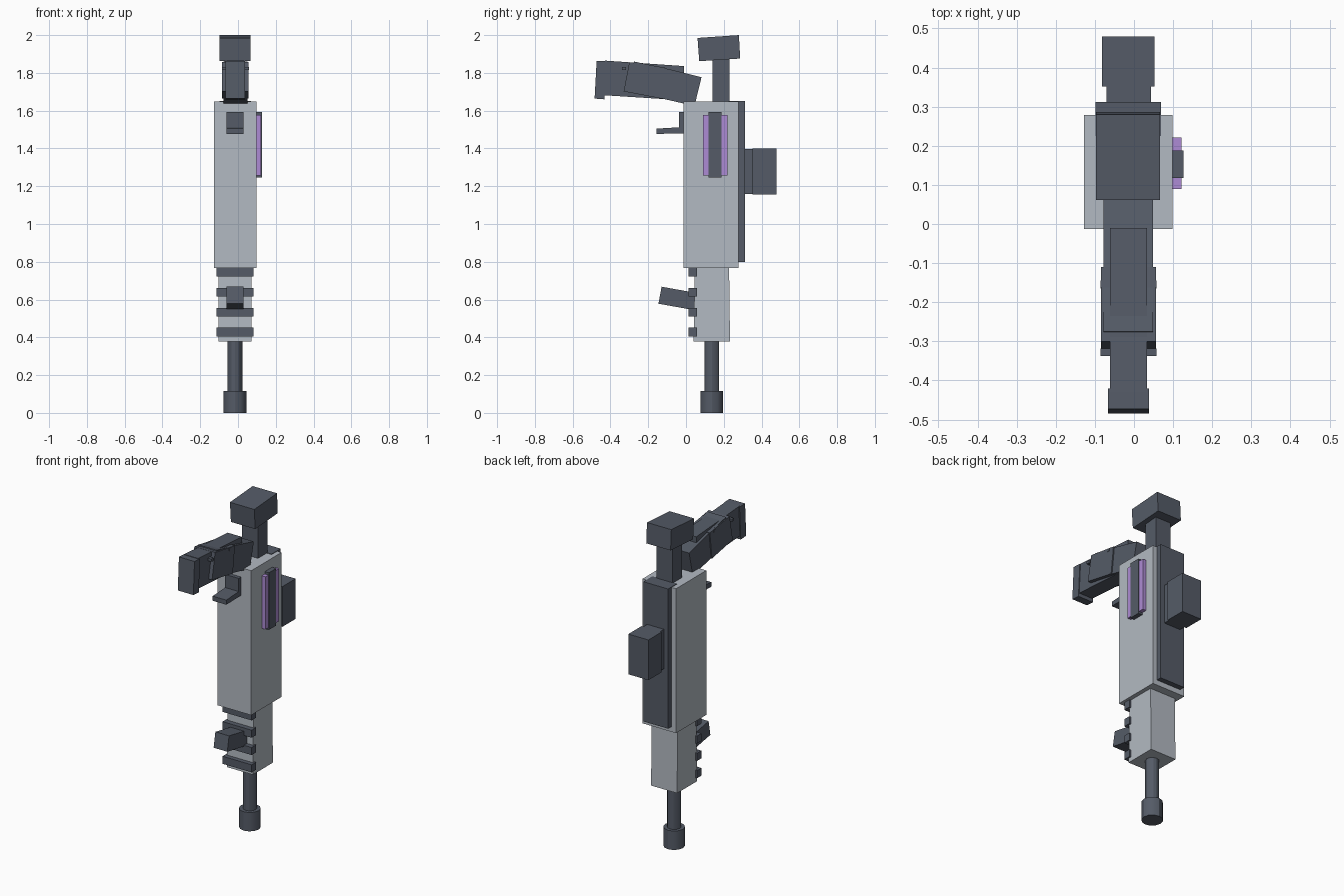
import bpy
import bmesh


def material(name, rgb):
    m = bpy.data.materials.new(name)
    m.diffuse_color = (*rgb, 1)
    return m


LIGHT = material("light_grey", (0.45, 0.49, 0.54))
DARK = material("dark_slate", (0.09, 0.105, 0.135))
PURPLE = material("purple", (0.42, 0.26, 0.66))


def profile(name, pts, x0, x1, mat=DARK):
    """Extrude a side profile of (y, z) points from x0 to x1."""
    bm = bmesh.new()
    face = bm.faces.new([bm.verts.new((x0, y, z)) for y, z in pts])
    ext = bmesh.ops.extrude_face_region(bm, geom=[face])["geom"]
    for v in ext:
        if isinstance(v, bmesh.types.BMVert):
            v.co.x = x1
    bmesh.ops.recalc_face_normals(bm, faces=bm.faces)
    mesh = bpy.data.meshes.new(name)
    bm.to_mesh(mesh)
    bm.free()
    mesh.materials.append(mat)
    obj = bpy.data.objects.new(name, mesh)
    bpy.context.collection.objects.link(obj)
    return obj


def box(name, x0, x1, y0, y1, z0, z1, mat=DARK):
    return profile(name, [(y0, z0), (y1, z0), (y1, z1), (y0, z1)], x0, x1, mat)


def tube(name, r, z0, z1):
    bpy.ops.mesh.primitive_cylinder_add(vertices=12, radius=r, depth=z1 - z0,
                                        location=(-0.016, 0.137, (z0 + z1) / 2))
    obj = bpy.context.object
    obj.name = name
    obj.data.materials.append(DARK)
    bpy.ops.object.shade_smooth_by_angle()


# Barrel and muzzle, pointing down
tube("muzzle", 0.06, 0, 0.115)
tube("barrel", 0.039, 0.1, 0.4)

# Tapered handguard with cross ribs and a slanted front grip
profile("handguard", [(0.04, 0.378), (0.233, 0.378), (0.228, 0.78), (0.047, 0.78)],
        -0.103, 0.072, LIGHT)
for i in range(4):
    z = 0.428 + i * 0.1055
    box(f"handguard_rib_{i + 1}", -0.114, 0.082, 0.014, 0.058, z - 0.023, z + 0.023)
profile("front_grip", [(-0.146, 0.578), (0.045, 0.544), (0.06, 0.634), (-0.129, 0.668)],
        -0.062, 0.03)

# Receiver with top plate and raised sight block
box("receiver", -0.128, 0.098, -0.013, 0.279, 0.768, 1.648, LIGHT)
box("receiver_plate", -0.098, 0.069, 0.225, 0.312, 0.8, 1.651)
box("sight_mount", -0.07, 0.043, 0.3, 0.356, 1.158, 1.398)
box("sight_block", -0.082, 0.053, 0.352, 0.479, 1.155, 1.4)

# Purple side window with a dark bar
box("side_window", 0.09, 0.122, 0.089, 0.221, 1.258, 1.578, PURPLE)
box("side_bar", 0.09, 0.126, 0.118, 0.188, 1.245, 1.593)

# L-shaped trigger guard
profile("trigger_guard", [(-0.155, 1.477), (-0.005, 1.48), (-0.005, 1.592), (-0.036, 1.592),
                          (-0.036, 1.512), (-0.155, 1.505)], -0.062, 0.03)

# Stock neck and butt
box("stock_neck", -0.071, 0.036, 0.141, 0.231, 1.63, 1.89)
profile("stock_butt", [(0.07, 1.862), (0.287, 1.876), (0.28, 2.0), (0.061, 1.985)],
        -0.097, 0.067)

# Angled rear grip: core, wide sleeve, link to the receiver and end cap
profile("grip_core", [(-0.44, 1.682), (-0.015, 1.655), (-0.01, 1.836), (-0.43, 1.865)],
        -0.062, 0.033)
profile("grip_sleeve", [(-0.33, 1.702), (-0.13, 1.664), (-0.11, 1.828), (-0.3, 1.857)],
        -0.084, 0.056)
profile("grip_link", [(-0.31, 1.702), (-0.14, 1.667), (0.045, 1.625), (0.082, 1.777),
                      (-0.12, 1.827), (-0.275, 1.86)], -0.078, 0.049)
profile("grip_cap", [(-0.484, 1.664), (-0.432, 1.66), (-0.42, 1.862), (-0.473, 1.864)],
        -0.067, 0.038)
for i, y in enumerate((-0.328, -0.155)):
    box(f"grip_pin_{i + 1}", -0.086, 0.058, y - 0.01, y + 0.01, 1.816, 1.832)
